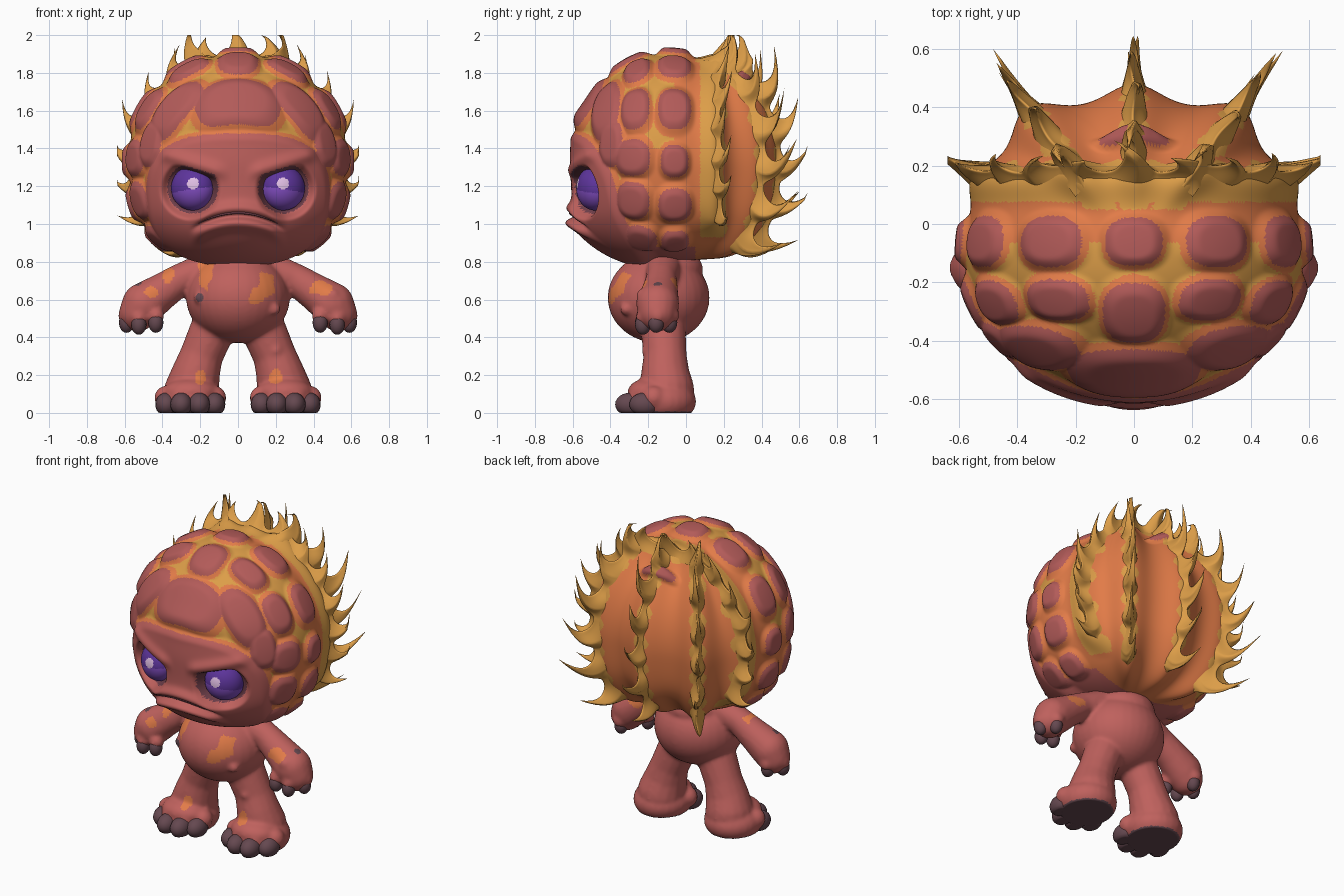
import bpy, bmesh, math, random
from math import sin, cos, pi, exp, hypot, radians
from mathutils import Vector, Matrix
from mathutils.bvhtree import BVHTree

random.seed(4)
if "Cube" in bpy.data.objects:
    bpy.data.objects.remove(bpy.data.objects["Cube"])


def material(name, rgb):
    m = bpy.data.materials.new(name)
    m.use_nodes = True
    m.diffuse_color = (*rgb, 1)
    m.node_tree.nodes["Principled BSDF"].inputs["Base Color"].default_value = (*rgb, 1)
    return m


RED = material("clay red", (0.52, 0.12, 0.11))
PLATE = material("plate mauve", (0.45, 0.105, 0.1))
ORANGE = material("lava orange", (0.76, 0.2, 0.065))
GOLD = material("flame gold", (0.72, 0.34, 0.065))
CLAW = material("claw grey", (0.13, 0.065, 0.08))
RIM = material("eye rim", (0.16, 0.05, 0.07))
IRIS = material("deep violet", (0.11, 0.035, 0.33))
VIOLET = material("light violet", (0.22, 0.075, 0.53))
GLINT = material("eye glint", (0.75, 0.52, 0.78))


def finish(name, bm, mats):
    me = bpy.data.meshes.new(name)
    bm.normal_update()
    bm.to_mesh(me)
    bm.free()
    for m in mats:
        me.materials.append(m)
    me.shade_smooth()
    ob = bpy.data.objects.new(name, me)
    bpy.context.collection.objects.link(ob)
    return ob


def ease(a, b, t):
    t = min(max((t - a) / (b - a), 0), 1)
    return t * t * (3 - 2 * t)


def blob(bm, c, r, seg=16):
    r = (r, r, r) if isinstance(r, (int, float)) else r
    bmesh.ops.create_uvsphere(bm, u_segments=seg, v_segments=seg * 3 // 4, radius=1,
                              matrix=Matrix.Translation(c) @ Matrix.Diagonal((*r, 1)))


# ---- head: rock plates as (turn round the y axis, angle from the front, half width, half height)
PLATES = [(0, 34, .4, .25), (50, 49, .33, .19), (78, 53, .22, .15),
          (0, 65, .18, .23), (28, 71, .2, .15), (59, 70, .21, .16), (88, 68, .17, .2),
          (113, 69, .18, .18), (137, 75, .16, .16),
          (0, 94, .165, .155), (29, 94, .2, .165), (61, 94, .21, .165), (90, 94, .15, .14),
          (114, 94, .16, .16), (137, 94, .14, .13), (0, 134, .2, .06)]
PLATES = [(radians(a), radians(b), w, h) for a, b, w, h in PLATES]
CENTRE = Vector((0, -.1, 1.33))
EYE_X, EYE_Z = .24, 1.19


def brow_line(x):
    return 1.215 + .3 * x


def mouth_line(x):
    return 1.06 - 1.3 * x * x


def head_point(n):
    """Surface point, plate distance and whether the face is the nearest plate."""
    x, y, z = n
    e = 2 + .5 * ease(0, .5, -z)
    flat = hypot(x, y)
    k = (flat ** e + abs(z) ** e) ** (-1 / e)
    p = CENTRE + Vector((x * .58, y * (.48 if y < 0 else .53), z * (.57 if z > 0 else .53))) * k
    turn, lat = math.atan2(abs(x), z), math.acos(max(-1, min(1, -y)))
    d = 9
    for t0, l0, w, h in PLATES:
        b = abs(lat - l0) / h
        if b < 2:
            a = abs(turn - t0) * sin((lat + l0) / 2) / w
            d = min(d, (a ** 2.5 + b ** 2.5) ** .4)
    X, Z = abs(p.x), p.z
    face = ((X / .51) ** 3 + (abs(p.y + .62) / .47) ** 3 + (abs(Z - 1.05) / .425) ** 3) ** (1 / 3)
    face = 1 + (face - 1) * 4
    is_face = face < d
    d = min(d, face)
    p += n * .035 * (1 - ease(.6, 1.4, d))
    # raised flame ridges at the back
    az = math.atan2(y, abs(x))
    for a0, amp in ((90, .05), (56, .075)):
        p += n * amp * exp(-((az - radians(a0)) / .17) ** 2) * ease(.1, .6, y) * ease(.2, .7, flat)
    p += n * .045 * exp(-((p.y - .14) / .06) ** 2) * ease(.9, 1.05, p.z)
    # brows, eye sockets, jaw and lips
    if y < -.2:
        u = Z - brow_line(X)
        r = hypot(X - EYE_X, Z - EYE_Z)
        push = .02 * exp(-((u - .04) / .035) ** 2) * ease(.03, .12, X) * (1 - ease(.34, .44, X))
        push -= (.075 - .12 * max(X - EYE_X, 0)) * (1 - ease(.1, .155, r)) * (1 - ease(-.015, .015, u))
        push += .045 * exp(-(X / .3) ** 2 - ((Z - .99) / .13) ** 2)
        v = Z - mouth_line(X)
        lip = .04 * exp(-((v + .04) / .035) ** 2) + .025 * exp(-((v - .04) / .03) ** 2)
        push += (lip - .03 * exp(-(v / .015) ** 2)) * (1 - ease(.17, .25, X))
        push += .025 * exp(-(X / .3) ** 2 - ((Z - 1.53) / .08) ** 2)
        p.y -= push * ease(.2, .4, -y)
    return p, d, is_face


def head_colour(n):
    p, d, is_face = head_point(n)
    X, y, z = abs(p.x), p.y, p.z
    if n.y < 0 and hypot(X - EYE_X, z - EYE_Z) < .134 and z < brow_line(X) + .01:
        return 4
    if d < 1:
        return 0 if is_face else 1
    turn, lat = math.atan2(abs(n.x), n.z), math.acos(-n.y)
    if y > .05:
        az = math.atan2(n.y, abs(n.x))
        ridge = min(abs(az - radians(90)), abs(az - radians(56))) * hypot(n.x, n.y)
        band = .075 < y < .2 + .02 * sin(14 * turn) and z > .93
        spur = ridge < .045 + .04 * sin(22 * n.z) and z > .9
        return 3 if band or spur else 2
    if z < .88:
        return 0
    # gold runs along the deepest seams over the brow and crown
    if lat < radians(60):
        return 3 if d > 1.2 and z > 1.08 else 2
    seam = z > 1.4 and lat < radians(94) and d > 1.26 + .1 * sin(9 * turn + 3)
    return 3 if seam else 2


bm = bmesh.new()
bmesh.ops.create_icosphere(bm, subdivisions=7, radius=1)
for f in bm.faces:
    f.material_index = head_colour(f.calc_center_median().normalized())
for v in bm.verts:
    v.co = head_point(v.co.normalized())[0]
tree = BVHTree.FromBMesh(bm)
finish("head", bm, [RED, PLATE, ORANGE, GOLD, RIM])

# ---- mouth crease following the face
crease = bpy.data.curves.new("mouth_crease", 'CURVE')
crease.dimensions = '3D'
crease.bevel_depth = .007
crease.materials.append(RIM)
spline = crease.splines.new('POLY')
spline.points.add(20)
for i, pt in enumerate(spline.points):
    x = -.21 + .021 * i
    hit = tree.ray_cast(Vector((x, -2, mouth_line(x))), Vector((0, 1, 0)))[0]
    pt.co = (*hit, 1)
    pt.radius = 1 - .8 * abs(x / .21) ** 3
bpy.context.collection.objects.link(bpy.data.objects.new("mouth_crease", crease))

# ---- eyes
for side, s in (("left", 1), ("right", -1)):
    bm = bmesh.new()
    bmesh.ops.create_icosphere(bm, subdivisions=5, radius=1)
    for f in bm.faces:
        c = f.calc_center_median()
        if c.y < 0 and hypot(c.x + .33 * s, c.z - .2) < .26:
            f.material_index = 2
        elif c.z < -.1 - .15 * c.x * s:
            f.material_index = 1
    bm.transform(Matrix.Translation((EYE_X * s, -.482, EYE_Z)) @ Matrix.Rotation(radians(24) * s, 4, 'Z')
                 @ Matrix.Diagonal((.118, .095, .118, 1)))
    finish(side + "_eye", bm, [IRIS, VIOLET, GLINT])


# ---- flames: webbed sheets whose edge rises into curling teeth
def flame_sheet(name, frame, heights, curl):
    """frame(u) gives the head direction, the outward and the along directions, and the curl sign."""
    bm = bmesh.new()
    steps, levels = 28, 9
    total = steps * len(heights)
    rows = []
    for i in range(total + 1):
        u = i / total
        n, out, along, sign = frame(u)
        out, along = out.normalized(), along.normalized()
        side = out.cross(along).normalized()
        tooth = 1 - abs(2 * (i % steps) / steps - 1)
        tall = heights[min(i // steps, len(heights) - 1)]
        edge = ease(0, .04, u) * ease(0, .04, 1 - u)
        rise = .03 + edge * (.025 + tall * tooth ** 2.4)
        base = head_point(n.normalized())[0] - out * .03
        row = []
        for k in range(-levels, levels + 1):
            v = 1 - abs(k) / levels
            reach = rise * v
            t = reach / (tall + .055)
            q = base + out * reach + along * sign * curl * tall * (t * t - .35 * sin(pi * t) * tooth)
            thick = .045 * (1 - v) ** 1.4 + .003
            q += side * (thick * (-1 if k < 0 else 1 if k else 0) + .02 * t * sin(u * 60))
            row.append(bm.verts.new((max(-.64, min(.64, q.x)), min(.645, q.y), min(2, q.z))))
        rows.append(row)
    for a, b in zip(rows, rows[1:]):
        for j in range(2 * levels):
            bm.faces.new((a[j], a[j + 1], b[j + 1], b[j]))
    bmesh.ops.recalc_face_normals(bm, faces=bm.faces)
    finish(name, bm, [GOLD])


def halo_frame(u):
    t = radians(-132 + 264 * u)
    return (Vector((.88 * sin(t), .47, .88 * cos(t))), Vector((sin(t), .45, cos(t))),
            Vector((-cos(t), 0, sin(t))), max(-1, min(1, t * 3 + .4)))


sides = [random.uniform(.11, .17) for _ in range(5)]
flame_sheet("halo_flames", halo_frame, sides + [.12, .09, .19, .1, .12] + sides[::-1], .9)

for name, azimuth in (("left", 56), ("centre", 90), ("right", 124)):
    def fin_frame(u, a=radians(azimuth)):
        e = radians(-50 + 112 * u)
        n = Vector((cos(e) * cos(a), cos(e) * sin(a), sin(e)))
        return n, n, Vector((-sin(e) * cos(a), -sin(e) * sin(a), cos(e))), 1

    flame_sheet(name + "_back_flames", fin_frame, [random.uniform(.14, .2) for _ in range(6)], .9)


# ---- body: overlapping blobs fused into one skin
def limb(bm, pts):
    for a, b in zip(pts, pts[1:]):
        for i in range(7):
            m = Vector(a).lerp(Vector(b), i / 6)
            blob(bm, m[:3], m[3])


ARM = [(.16, -.12, .76, .095), (.3, -.13, .71, .083), (.42, -.14, .63, .1),
       (.5, -.15, .575, .115), (.53, -.15, .53, .1)]
LEG = [(.14, -.12, .43, .12), (.195, -.11, .3, .115), (.225, -.11, .2, .13), (.245, -.1, .12, .145)]
FINGERS = [(.435, -.22, .46), (.525, -.22, .45), (.59, -.15, .46), (.53, -.08, .46)]
TOES = [(.125, -.24), (.205, -.295), (.3, -.295), (.38, -.22)]
WARTS = [(.19, -.315, .55, .035), (-.2, -.305, .61, .035), (.2, -.195, .33, .04), (.5, -.225, .62, .04)]

bm = bmesh.new()
blob(bm, (0, -.145, .61), (.275, .27, .24), 32)
blob(bm, (0, -.12, .76), (.2, .21, .13), 32)
blob(bm, (0, -.1, .85), .15)
for s in (1, -1):
    for chain in (ARM, LEG):
        limb(bm, [(x * s, y, z, r) for x, y, z, r in chain])
    blob(bm, (.255 * s, -.13, .06), (.175, .185, .12), 24)
    blob(bm, (.25 * s, -.19, .11), (.145, .12, .075), 24)
    for x, y, z in FINGERS:
        blob(bm, (x * s, y, z + .055), .046)
    for x, y in TOES:
        blob(bm, (x * s, y + .05, .08), .064)
for x, y, z, r in WARTS:
    blob(bm, (x, y, z), r)
body = finish("body", bm, [RED, ORANGE, CLAW])
mod = body.modifiers.new("fuse", 'REMESH')
mod.mode, mod.voxel_size = 'VOXEL', .011
mod = body.modifiers.new("soften", 'SMOOTH')
mod.factor, mod.iterations = .5, 9
fused = bpy.data.meshes.new_from_object(body.evaluated_get(bpy.context.evaluated_depsgraph_get()))
body.modifiers.clear()
body.data = fused
fused.materials.clear()
for m in (RED, ORANGE, CLAW):
    fused.materials.append(m)
fused.shade_smooth()
for v in fused.vertices:
    v.co.z = max(v.co.z, 0)

# lava patches, dark spots and dark soles
PATCHES = [(-.17, -.3, .76, .04, .1), (.1, -.39, .62, .04, .05), (.15, -.36, .68, .045, .07),
           (.44, -.2, .66, .06, .04), (-.37, -.2, .73, .03, .04), (-.46, -.22, .64, .035, .03),
           (.2, -.23, .19, .035, .04), (-.2, -.23, .19, .03, .04), (.4, -.06, .68, .06, .035)]
SPOTS = [Vector(c) for c in ((-.2, -.33, .61), (.54, -.15, .69), (-.53, -.18, .69))]
for f in fused.polygons:
    c = f.center
    wob = .18 * sin(70 * c.x) * sin(60 * c.z + 1)
    f.material_index = 0
    if c.z < .008 or any((c - q).length < .024 for q in SPOTS):
        f.material_index = 2
    elif any(hypot((c.x - x) / w, (c.z - z) / h) < 1 + wob and abs(c.y - y) < .12
             for x, y, z, w, h in PATCHES):
        f.material_index = 1

# ---- claws
for side, s in (("left", 1), ("right", -1)):
    bm = bmesh.new()
    for x, y, z in FINGERS:
        blob(bm, (x * s, y - .008, z + .018), (.04, .042, .054))
    finish(side + "_hand_claws", bm, [CLAW])
    bm = bmesh.new()
    for x, y in TOES:
        blob(bm, (x * s, y, .045), (.058, .08, .062))
    for v in bm.verts:
        v.co.z = max(v.co.z, 0)
    finish(side + "_foot_claws", bm, [CLAW])
